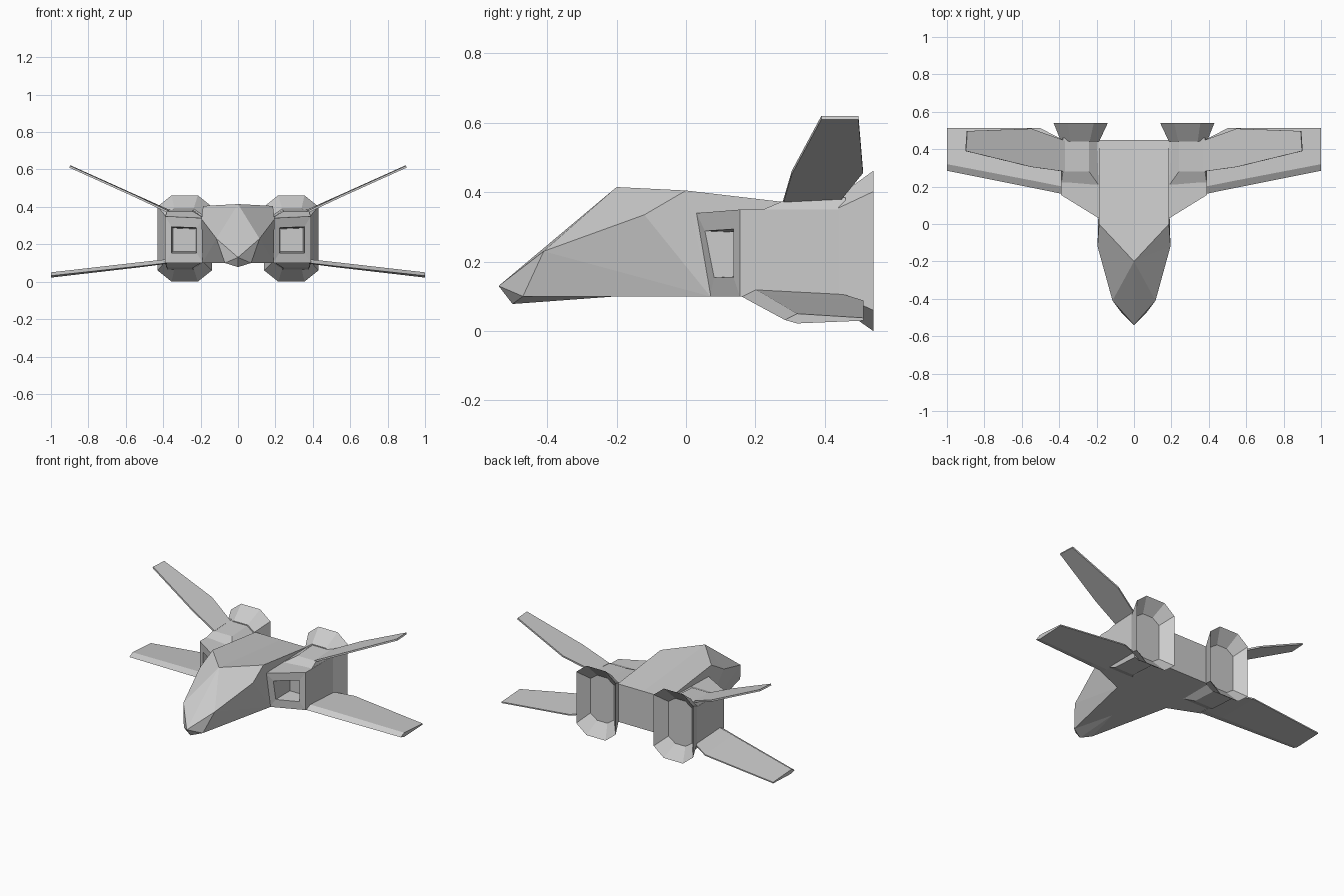
import bpy, bmesh
from mathutils import Vector

if "Cube" in bpy.data.objects:
    bpy.data.objects.remove(bpy.data.objects["Cube"])


def build(name, verts, faces):
    """Flat-shaded mesh of one side, mirrored across x = 0."""
    me = bpy.data.meshes.new(name)
    bm = bmesh.new()
    vs = [bm.verts.new(v) for v in verts]
    for f in faces:
        bm.faces.new([vs[i] for i in f])
    bmesh.ops.recalc_face_normals(bm, faces=bm.faces)
    bm.to_mesh(me)
    bm.free()
    ob = bpy.data.objects.new(name, me)
    bpy.context.collection.objects.link(ob)
    mir = ob.modifiers.new("mirror", 'MIRROR')
    mir.merge_threshold = 0.0005
    return ob


def loft(name, rings):
    """Skin equal-sized rings and cap both ends."""
    n = len(rings[0])
    verts = [p for r in rings for p in r]
    faces = [list(range(n)), list(range(len(verts) - n, len(verts)))]
    for k in range(len(rings) - 1):
        for i in range(n):
            j = (i + 1) % n
            faces.append([k * n + i, k * n + j, (k + 1) * n + j, (k + 1) * n + i])
    return build(name, verts, faces)


def octagon(y, x0, x1, z0, z1, cx, cz):
    """Chamfered rectangle in an x-z plane."""
    return [(x0 + cx, y, z0), (x1 - cx, y, z0), (x1, y, z0 + cz), (x1, y, z1 - cz),
            (x1 - cx, y, z1), (x0 + cx, y, z1), (x0, y, z1 - cz), (x0, y, z0 + cz)]


# Fuselage: faceted nose, canopy and flat-sided rear body
build("fuselage", [
    (0, -0.54, 0.13),        # 0 nose tip
    (0, -0.50, 0.078),       # 1 chin
    (0.07, -0.47, 0.10),     # 2 lower cheek
    (0.115, -0.41, 0.23),    # 3 upper cheek
    (0.195, -0.12, 0.335),   # 4 shoulder
    (0, -0.20, 0.415),       # 5 roof peak
    (0.187, 0, 0.405),       # 6 roof corner
    (0, -0.20, 0.10),        # 7 belly
    (0.19, 0.07, 0.10),      # 8 lower corner
    (0.187, 0.45, 0.352),    # 9 rear top
    (0.187, 0.45, 0.10),     # 10 rear bottom
    (0, 0.45, 0.352), (0, 0.45, 0.10)],
    [(0, 3, 5), (0, 2, 3), (0, 1, 2), (3, 4, 5), (4, 6, 5), (5, 6, 9, 11),
     (3, 2, 8), (3, 8, 4), (4, 8, 6), (6, 8, 10, 9), (9, 10, 12, 11),
     (1, 7, 2), (2, 7, 8), (8, 7, 12, 10)])

# Engine boxes with swept, recessed intakes
front = [Vector(p) for p in ((0.187, 0.03, 0.34), (0.39, 0.155, 0.35),
                             (0.39, 0.155, 0.10), (0.187, 0.07, 0.10))]
back = [(0.187, 0.45, 0.35), (0.39, 0.45, 0.35), (0.39, 0.45, 0.10), (0.187, 0.45, 0.10)]
mid = sum(front, Vector()) / 4
opening = [mid + Vector(((p.x - mid.x) * 0.66, (p.y - mid.y) * 0.66, (p.z - mid.z) * 0.56))
           for p in front]
deep = [(mid.x + (p.x - mid.x) * 0.9, 0.22, mid.z + (p.z - mid.z) * 0.9) for p in opening]
loft("engine_intake", [back, front, opening, deep])

# Raised fairings above and below each engine
for name, base, sign in (("upper_fairing", 0.345, 1), ("lower_fairing", 0.105, -1)):
    top = base + sign * 0.03
    loft(name, [
        [(0.19, 0.21, base), (0.39, 0.21, base), (0.39, 0.46, base), (0.19, 0.46, base)],
        [(0.24, 0.28, top), (0.38, 0.28, top),
         (0.38, 0.46, top + sign * 0.01), (0.24, 0.46, top + sign * 0.01)]])

# Flared octagonal nozzles with a sunken back plate
loft("nozzle", [octagon(0.44, 0.187, 0.39, 0.07, 0.39, 0.05, 0.035),
                octagon(0.54, 0.14, 0.43, 0.0, 0.462, 0.075, 0.06),
                octagon(0.47, 0.20, 0.375, 0.08, 0.38, 0.05, 0.035)])

# Drooping main wings: leading edge, top crease, trailing edge, lower crease
sections = [
    (0.38, [(0.16, 0.10), (0.20, 0.12), (0.45, 0.107), (0.45, 0.097), (0.20, 0.096)]),
    (0.50, [(0.185, 0.086), (0.224, 0.107), (0.512, 0.088), (0.512, 0.08), (0.224, 0.08)]),
    (1.00, [(0.285, 0.032), (0.32, 0.05), (0.512, 0.038), (0.512, 0.03), (0.32, 0.022)])]
loft("wing", [[(x, y, z) for y, z in pts] for x, pts in sections])

# Thin upswept tail fins
outline = [(0.37, 0.28, 0.372), (0.55, 0.305, 0.457), (0.90, 0.39, 0.615),
           (0.893, 0.497, 0.615), (0.55, 0.51, 0.46), (0.37, 0.445, 0.38)]
loft("tail_fin", [[(x - 0.002 * s, y, z + 0.005 * s) for x, y, z in outline] for s in (-1, 1)])
